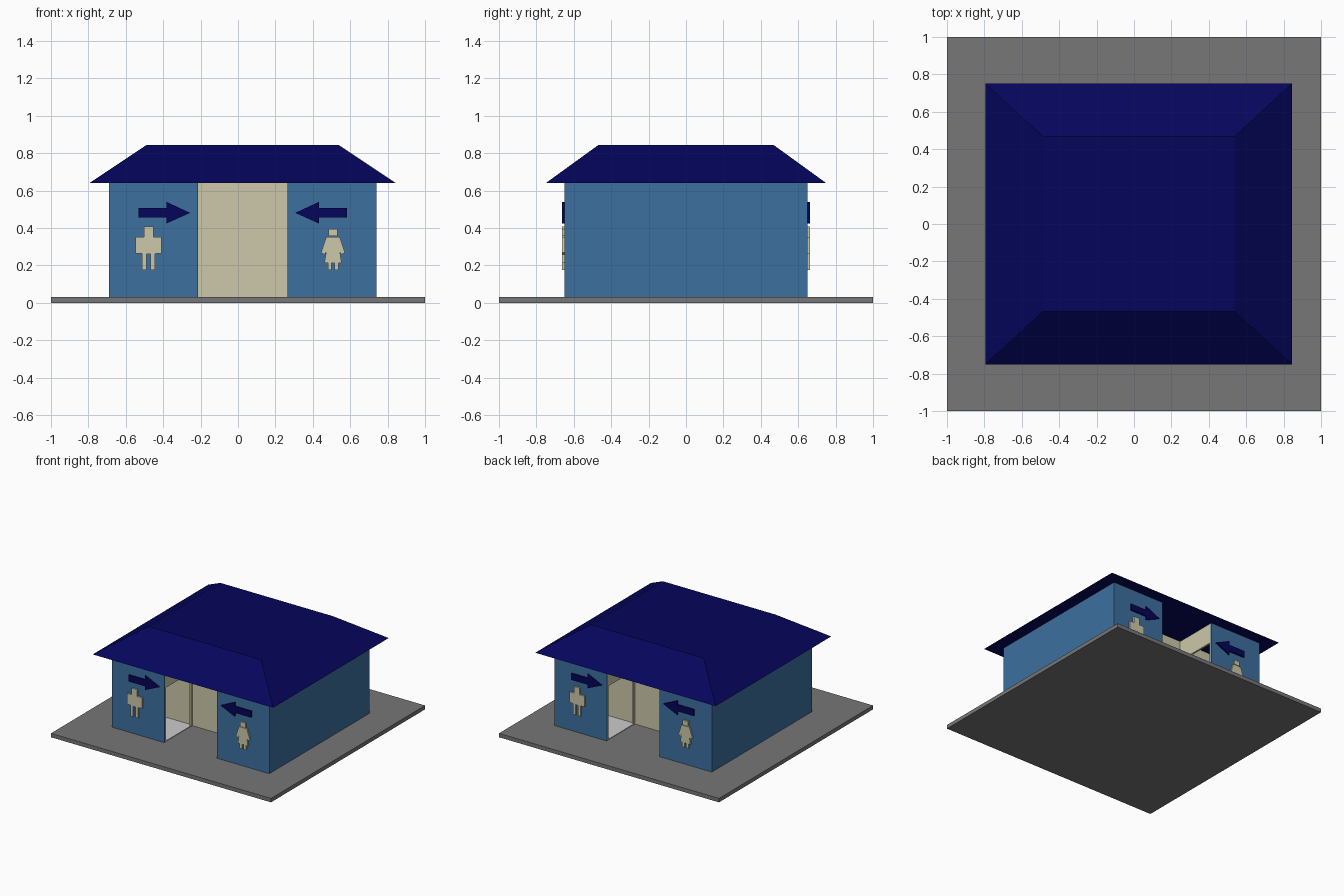
import bpy, bmesh

if "Cube" in bpy.data.objects:
    bpy.data.objects.remove(bpy.data.objects["Cube"])

CX = 0.025            # building centre in x
Z0, Z1 = 0.032, 0.64  # slab top and wall top


def material(name, rgb):
    m = bpy.data.materials.new(name)
    m.diffuse_color = [(c / 255) ** 2.2 for c in rgb] + [1]
    m.use_nodes = True
    m.node_tree.nodes["Principled BSDF"].inputs["Base Color"].default_value = m.diffuse_color
    return m


BLUE = material("wall_blue", (62, 111, 157))
NAVY = material("navy", (13, 13, 92))
CREAM = material("cream", (203, 199, 168))
GREY = material("slab_grey", (118, 118, 118))


def finish(bm, name, mat):
    bmesh.ops.recalc_face_normals(bm, faces=bm.faces)
    me = bpy.data.meshes.new(name)
    bm.to_mesh(me)
    bm.free()
    ob = bpy.data.objects.new(name, me)
    bpy.context.collection.objects.link(ob)
    if mat:
        me.materials.append(mat)
    return ob


def box(name, xs, ys, zs, mat=None, cx=CX):
    """Box from ranges; x is measured from the building centre."""
    bm = bmesh.new()
    bmesh.ops.create_cube(bm, size=1)
    for v in bm.verts:
        v.co = [r[0] if c < 0 else r[1] for r, c in zip((xs, ys, zs), v.co)]
        v.co.x += cx
    return finish(bm, name, mat)


def plate(name, shapes, mat, side, u0, depth=0.013):
    """Flat xz outlines raised from the front (side 1) or back (side -1) wall."""
    bm = bmesh.new()
    for pts in shapes:
        f = bm.faces.new([bm.verts.new((CX + side * (u0 + u), -side * 0.65, z)) for u, z in pts])
        ext = bmesh.ops.extrude_face_region(bm, geom=[f], use_keep_orig=True)["geom"]
        for v in (g for g in ext if isinstance(g, bmesh.types.BMVert)):
            v.co.y -= side * depth
    return finish(bm, name, mat)


def rect(a, b, c, d):
    return [(a, c), (b, c), (b, d), (a, d)]


def mirror(pts):
    return [(-u, z) for u, z in pts]


# Ground slab
box("base_slab", (-1, 1), (-1, 1), (0, Z0), GREY, 0)

# Hipped roof with flat top
roof = box("roof", (-0.82, 0.82), (-0.75, 0.75), (Z1, 0.845), NAVY)
for v in roof.data.vertices:
    if v.co.z > 0.7:
        v.co.x = CX + (0.512 if v.co.x > CX else -0.512)
        v.co.y = 0.467 if v.co.y > 0 else -0.467

# Long side walls with cream lining
for sx, n in ((-1, "left"), (1, "right")):
    box(n + "_side_wall", (sx * 0.705, sx * 0.715), (-0.65, 0.65), (Z0, Z1), BLUE)
    box(n + "_side_lining", (sx * 0.695, sx * 0.705), (-0.64, 0.64), (Z0, Z1), CREAM)

for sy, m in ((-1, "front"), (1, "back")):
    # Wall closing the entrance recess and rooms
    box(m + "_recess_wall", (-0.70, 0.70), (sy * 0.27, sy * 0.285), (Z0, Z1), CREAM)
    for sx, n in ((-1, "left"), (1, "right")):
        p = m + "_" + n
        # End wall and lining
        box(p + "_wall", (sx * 0.24, sx * 0.715), (sy * 0.64, sy * 0.65), (Z0, Z1), BLUE)
        box(p + "_lining", (sx * 0.24, sx * 0.70), (sy * 0.63, sy * 0.64), (Z0, Z1), CREAM)
        # Doorway in the recess side
        box(p + "_door_lintel", (sx * 0.24, sx * 0.255), (sy * 0.285, sy * 0.63), (0.475, Z1), CREAM)
        box(p + "_door_jamb", (sx * 0.24, sx * 0.255), (sy * 0.285, sy * 0.30), (Z0, 0.475), CREAM)
        # Pale room floor and counter
        box(p + "_floor", (sx * 0.242, sx * 0.70), (sy * 0.28, sy * 0.635), (Z0, 0.037))
        box(p + "_counter", (sx * 0.525, sx * 0.693), (sy * 0.33, sy * 0.63), (Z0, 0.19))

# Signs, repeated on the back by a half turn
arrow = [(-0.557, 0.455), (-0.408, 0.455), (-0.408, 0.424), (-0.281, 0.481),
         (-0.408, 0.54), (-0.408, 0.507), (-0.557, 0.507)]
leg = rect(0.01, 0.034, 0.176, 0.262)
man = [rect(-0.025, 0.025, 0.353, 0.408), rect(-0.036, 0.036, 0.262, 0.353),
       rect(0.036, 0.069, 0.265, 0.353), rect(-0.069, -0.036, 0.265, 0.353),
       leg, mirror(leg)]
arm = [(0.024, 0.353), (0.036, 0.353), (0.064, 0.268), (0.043, 0.258), (0.024, 0.31)]
shin = rect(0.007, 0.028, 0.176, 0.216)
woman = [rect(-0.024, 0.024, 0.357, 0.396),
         [(-0.024, 0.353), (0.024, 0.353), (0.046, 0.214), (-0.046, 0.214)],
         arm, mirror(arm), shin, mirror(shin)]
for side, m in ((1, "front"), (-1, "back")):
    plate(m + "_left_arrow", [arrow], NAVY, side, 0)
    plate(m + "_right_arrow", [mirror(arrow)], NAVY, side, 0)
    plate(m + "_man_sign", man, CREAM, side, -0.503)
    plate(m + "_woman_sign", woman, CREAM, side, 0.483)
